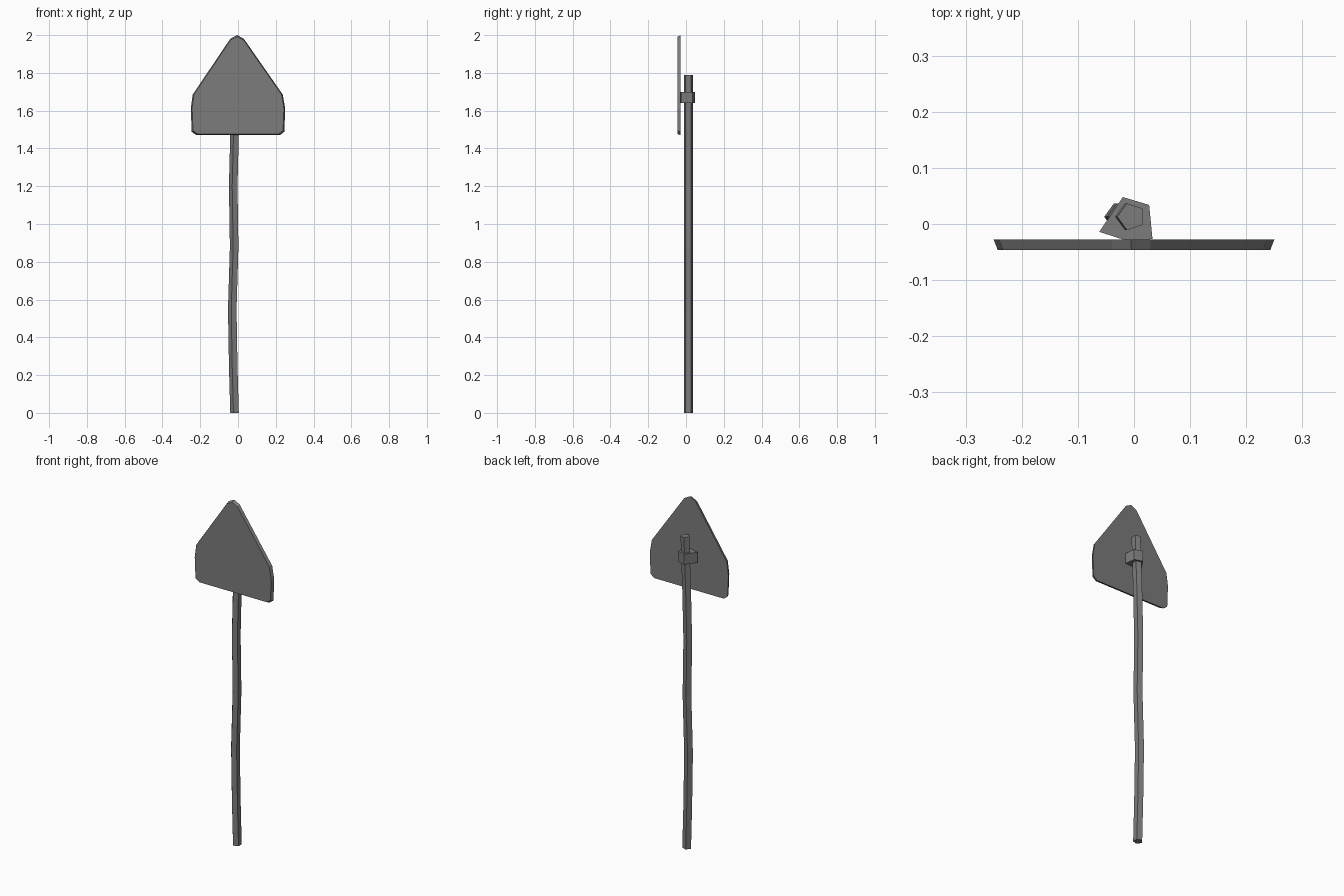
import bpy
import bmesh
from math import cos, sin, pi

cube = bpy.data.objects.get("Cube")
if cube:
    bpy.data.objects.remove(cube)

grey = bpy.data.materials.new("weathered grey")
grey.use_nodes = True
colour = (0.2, 0.2, 0.2, 1)
grey.diffuse_color = colour
grey.node_tree.nodes["Principled BSDF"].inputs["Base Color"].default_value = colour


def loft(name, rings):
    """Skin a closed solid through rings of points and cap both ends."""
    bm = bmesh.new()
    loops = [[bm.verts.new(p) for p in ring] for ring in rings]
    n = len(loops[0])
    for a, b in zip(loops, loops[1:]):
        for i in range(n):
            j = (i + 1) % n
            bm.faces.new((a[i], a[j], b[j], b[i]))
    bm.faces.new(loops[0])
    bm.faces.new(loops[-1])
    bmesh.ops.recalc_face_normals(bm, faces=bm.faces)
    mesh = bpy.data.meshes.new(name)
    bm.to_mesh(mesh)
    bm.free()
    mesh.materials.append(grey)
    obj = bpy.data.objects.new(name, mesh)
    bpy.context.collection.objects.link(obj)
    return obj


# Crooked five-sided pole: (x centre, height) along its length
path = [(-0.016, 0), (-0.023, 0.25), (-0.028, 0.55), (-0.018, 0.88),
        (-0.023, 1.2), (-0.016, 1.48), (-0.005, 1.79)]
angles = [pi + 2 * pi * i / 5 for i in range(5)]
loft("pole", [[(x + 0.025 * cos(a), 0.013 + 0.025 * sin(a), z) for a in angles]
              for x, z in path])

# Uneven clamp block joining the pole to the board
clamp = [(-0.062, -0.014), (-0.02, 0.048), (0.027, 0.034), (0.033, -0.027), (-0.015, -0.029)]
loft("clamp", [[(x, y, z) for x, y in clamp] for z in (1.64, 1.7)])

# Pointed sign board, slightly smaller at the front
outline = [(-0.005, 2.0), (0.03, 1.982), (0.237, 1.685), (0.25, 1.61), (0.245, 1.488),
           (0.222, 1.47), (-0.22, 1.47), (-0.245, 1.488), (-0.25, 1.61), (-0.24, 1.685),
           (-0.04, 1.982)]
mid = 1.7
loft("sign_board", [[(x * s, y, mid + (z - mid) * s) for x, z in outline]
                    for y, s in ((-0.028, 1), (-0.046, 0.972))])
